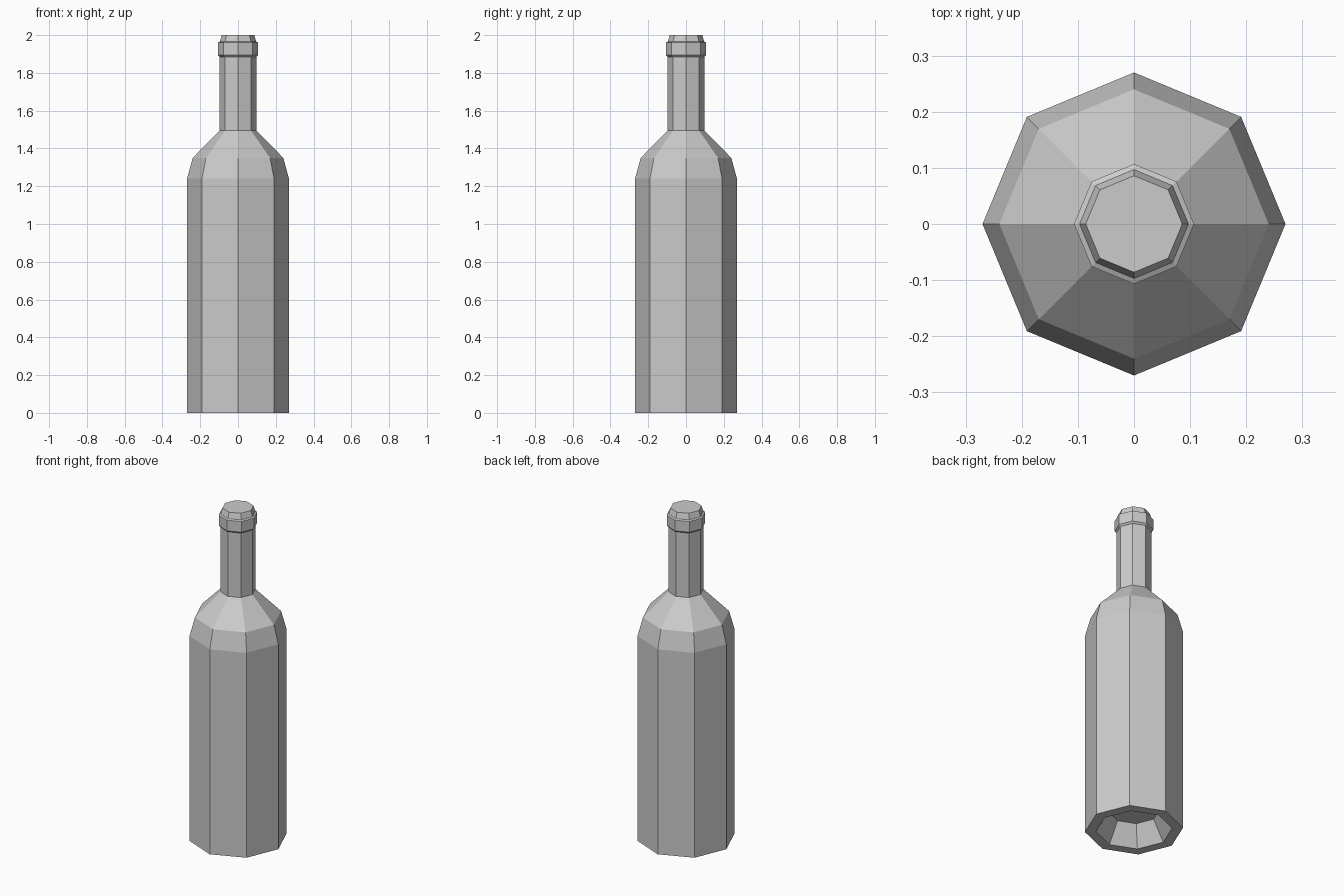
import bpy, bmesh
from math import cos, sin, pi

if "Cube" in bpy.data.objects:
    bpy.data.objects.remove(bpy.data.objects["Cube"])

SIDES = 8


def lathe(name, profile):
    """Revolve (radius, z) points into a closed faceted solid."""
    bm = bmesh.new()
    rings = [[bm.verts.new((r * cos(2 * pi * i / SIDES), r * sin(2 * pi * i / SIDES), z))
              for i in range(SIDES)] for r, z in profile]
    for a, b in zip(rings, rings[1:]):
        for i in range(SIDES):
            j = (i + 1) % SIDES
            bm.faces.new((a[i], a[j], b[j], b[i]))
    bm.faces.new(rings[0][::-1])
    bm.faces.new(rings[-1])
    bmesh.ops.recalc_face_normals(bm, faces=bm.faces)
    mesh = bpy.data.meshes.new(name)
    bm.to_mesh(mesh)
    bm.free()
    obj = bpy.data.objects.new(name, mesh)
    bpy.context.collection.objects.link(obj)
    return obj


# Whole bottle in one profile, from the recessed base up to the mouth
lathe("bottle", [
    (0.14, 0.12), (0.21, 0.0),                     # hollow in the base
    (0.27, 0.0), (0.27, 1.24),                     # body
    (0.24, 1.35), (0.097, 1.495),                  # shoulder
    (0.097, 1.885),                                # neck
    (0.107, 1.895), (0.107, 1.96),                 # lip ring
    (0.097, 1.965), (0.086, 2.0),                  # mouth
])
